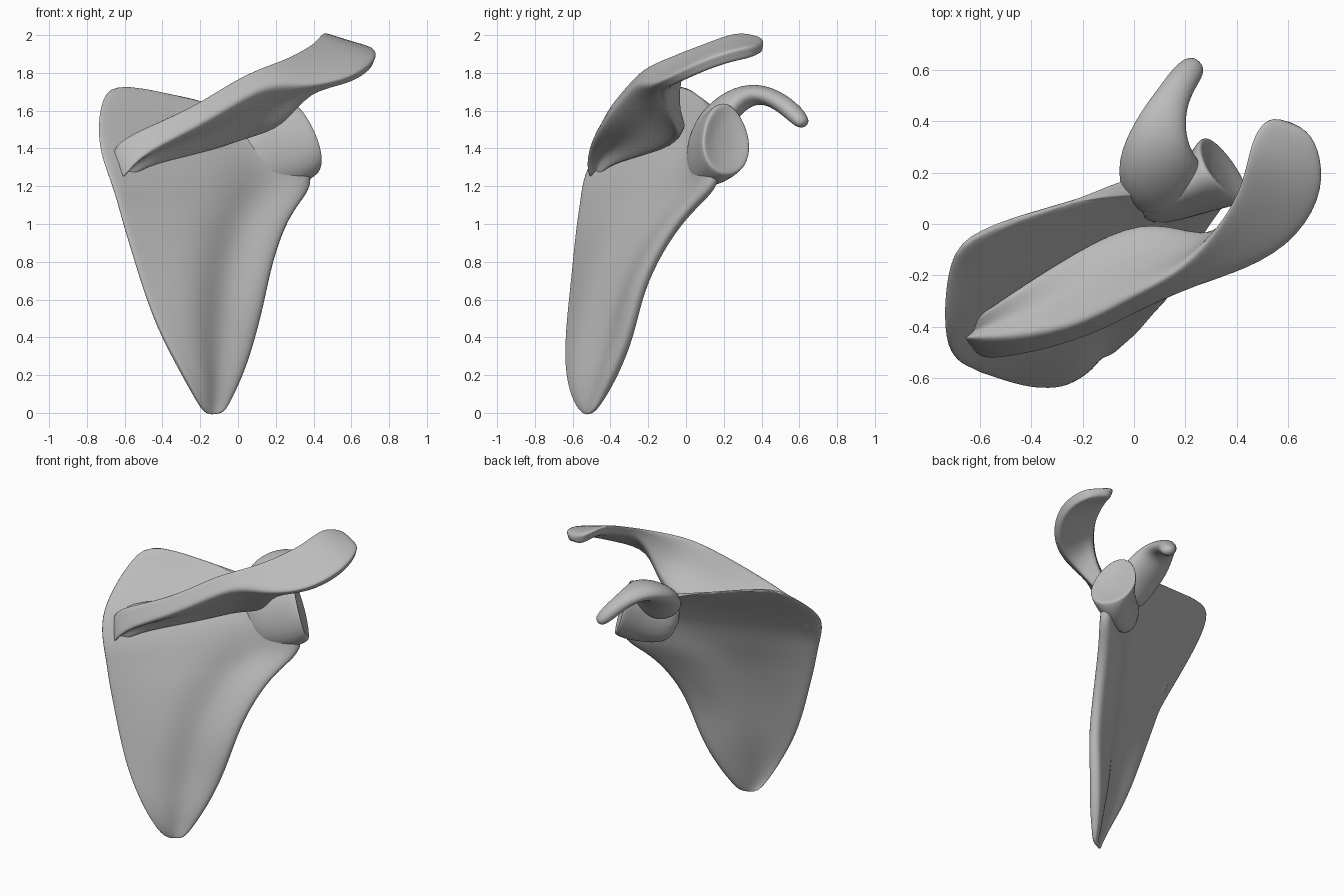
import bpy, bmesh, math
from mathutils import Vector

cube = bpy.data.objects.get("Cube")
if cube:
    bpy.data.objects.remove(cube, do_unlink=True)

bone = bpy.data.materials.new("bone_grey")
bone.use_nodes = True
GREY = (0.5, 0.5, 0.5, 1)
bone.diffuse_color = GREY
bone.node_tree.nodes["Principled BSDF"].inputs["Base Color"].default_value = GREY


def vec(x, y, z):
    """Point given in hundredths of a unit."""
    return Vector((x, y, z)) / 100


def loft(name, rings):
    """Skin a list of equal closed rings, cap the ends and smooth the result."""
    bm = bmesh.new()
    loops = [[bm.verts.new(p) for p in ring] for ring in rings]
    for a, b in zip(loops, loops[1:]):
        for i in range(len(a)):
            j = (i + 1) % len(a)
            bm.faces.new((a[i], a[j], b[j], b[i]))
    bm.faces.new(loops[0])
    bm.faces.new(loops[-1])
    bmesh.ops.recalc_face_normals(bm, faces=bm.faces)
    for face in bm.faces:
        face.smooth = True
    mesh = bpy.data.meshes.new(name)
    bm.to_mesh(mesh)
    bm.free()
    mesh.materials.append(bone)
    obj = bpy.data.objects.new(name, mesh)
    bpy.context.collection.objects.link(obj)
    sub = obj.modifiers.new("smooth_surface", 'SUBSURF')
    sub.levels = sub.render_levels = 2
    return obj


def ellipse(center, side, up, taper=0.0, count=12):
    """Oval ring; taper narrows its upper half."""
    ring = []
    for i in range(count):
        c, s = math.cos(math.tau * i / count), math.sin(math.tau * i / count)
        ring.append(center + side * c * (1 - taper * s) + up * s)
    return ring


def fin_ring(corners, pinch):
    """Four-cornered ring with divided sides; pinch hollows the two flanks."""
    middle = sum(corners, Vector()) / 4
    ring = []
    for i, a in enumerate(corners):
        b = corners[(i + 1) % 4]
        pull = pinch if i % 2 else 0
        ring += [a] + [a.lerp(b, k / 3).lerp(middle, pull) for k in (1, 2)]
    return ring


# Blade: inner border point, outer border point and bulge for each level
blade_rows = [
    ((-17, -54, -1), (-8, -50, -1), 0),
    ((-21, -59, 5), (-5, -45, 5), 0.2),
    ((-29, -63, 20), (2, -37, 20), 0.5),
    ((-40, -63, 40), (9, -29, 40), 0.8),
    ((-48, -61, 60), (14, -25, 60), 1),
    ((-54, -59, 80), (18, -17, 80), 1),
    ((-60, -57, 100), (25, -4, 100), 1),
    ((-63, -55, 112), (32, 7, 111), 0.9),
    ((-66, -54, 122), (40, 17, 121), 0.8),
    ((-72, -48, 138), (36, 16, 135), 0.5),
    ((-73, -32, 153), (22, 13, 146), 0.1),
    ((-71, -15, 166), (12, 15, 154), -0.2),
    ((-64, -2, 177), (4, 17, 159), 0),
]
# Cross-section: position along the chord, bulge, half thickness
section = [(-0.01, 0, 1.4), (0.05, 0, 2), (0.2, 2.3, 1.5), (0.4, 4, 1.5),
           (0.55, 2, 1.5), (0.72, -3, 2), (0.9, 0, 4.2), (1, 0, 3.8)]
rings = []
for inner, outer, bulge in blade_rows:
    a, b = vec(*inner), vec(*outer)
    chord = b - a
    normal = Vector((chord.y, -chord.x, 0)).normalized()
    slim = min(1, chord.length / 0.4)
    # The groove drifts outward with height
    drift = (a.z - 0.95) * 0.85
    ring = []
    for face, points in ((1, section), (-1, section[::-1])):
        for t, m, h in points:
            base = a.lerp(b, t + drift * t * (1 - t))
            ring.append(base + normal * (m * bulge + face * h * slim) / 100)
    rings.append(ring)
loft("blade", rings)

# Ridge sweeping outward into the overhanging shoulder plate:
# lower crest, upper crest, upper root, lower root at each station
fin_stations = [
    ((-61, -52, 117), (-70, -43, 140), (-68, -40, 142), (-60, -48, 118)),
    ((-56, -55, 134), (-58, -45, 149), (-56, -30, 150), (-50, -45, 129)),
    ((-22, -48, 149), (-25, -41, 163), (-22, -8, 150), (-18, -16, 135)),
    ((2, -36, 164), (-2, -27, 179), (3, 3, 152), (5, -2, 144)),
    ((18, -28, 174), (15, -19, 186), (23, -3, 158), (25, -6, 149)),
]
plate_stations = [
    ((39, -21, 173), (30, -5, 191), (34, -2, 184), (38, -14, 170)),
    ((61, -10, 178), (41, 12, 197), (43, 12, 190), (59, -6, 173)),
    ((74, 9, 188), (44, 27, 203), (47, 27, 195), (71, 11, 181)),
    ((74, 26, 193), (47, 37, 201), (50, 36, 193), (71, 26, 186)),
    ((68, 38, 195), (54, 43, 198), (55, 42, 190), (67, 37, 188)),
]
loft("ridge_and_shoulder_plate",
     [fin_ring([vec(*p) for p in s], 0.4) for s in fin_stations]
     + [fin_ring([vec(*p) for p in s], 0) for s in plate_stations])

# Neck widening into the shallow pear-shaped joint socket
socket_side = Vector((-0.54, 0.84, 0))
socket_up = Vector((-0.28, -0.05, 0.96))
neck_rings = [(3, 3, 135, 6, 17), (20, 11, 138, 9, 20), (29, 17, 142, 13, 22),
              (34, 21, 145, 15.5, 21), (35, 21.5, 145, 14.5, 19.5),
              (33, 20, 145, 7, 10)]
loft("neck_and_socket",
     [ellipse(vec(x, y, z), socket_side * w / 100, socket_up * h / 100, 0.2)
      for x, y, z, w, h in neck_rings])

# Hooked process: centre, half width and half height along its curve
hook = [(14, 9, 141, 12, 9), (12, 15, 154, 18, 9), (8, 25, 165, 16, 8),
        (10, 38, 170, 10.5, 5.5), (15, 50, 165, 6.5, 5), (21, 59, 157, 6, 5),
        (25, 63, 152, 4, 3)]
centers = [vec(*h[:3]) for h in hook]
rings = []
for i, (x, y, z, w, h) in enumerate(hook):
    ahead = centers[min(i + 1, len(hook) - 1)]
    tangent = (ahead - centers[max(i - 1, 0)]).normalized()
    side = tangent.cross(Vector((0, 0, 1))).normalized()
    rings.append(ellipse(centers[i], side * w / 100, side.cross(tangent) * h / 100))
loft("hooked_process", rings)
